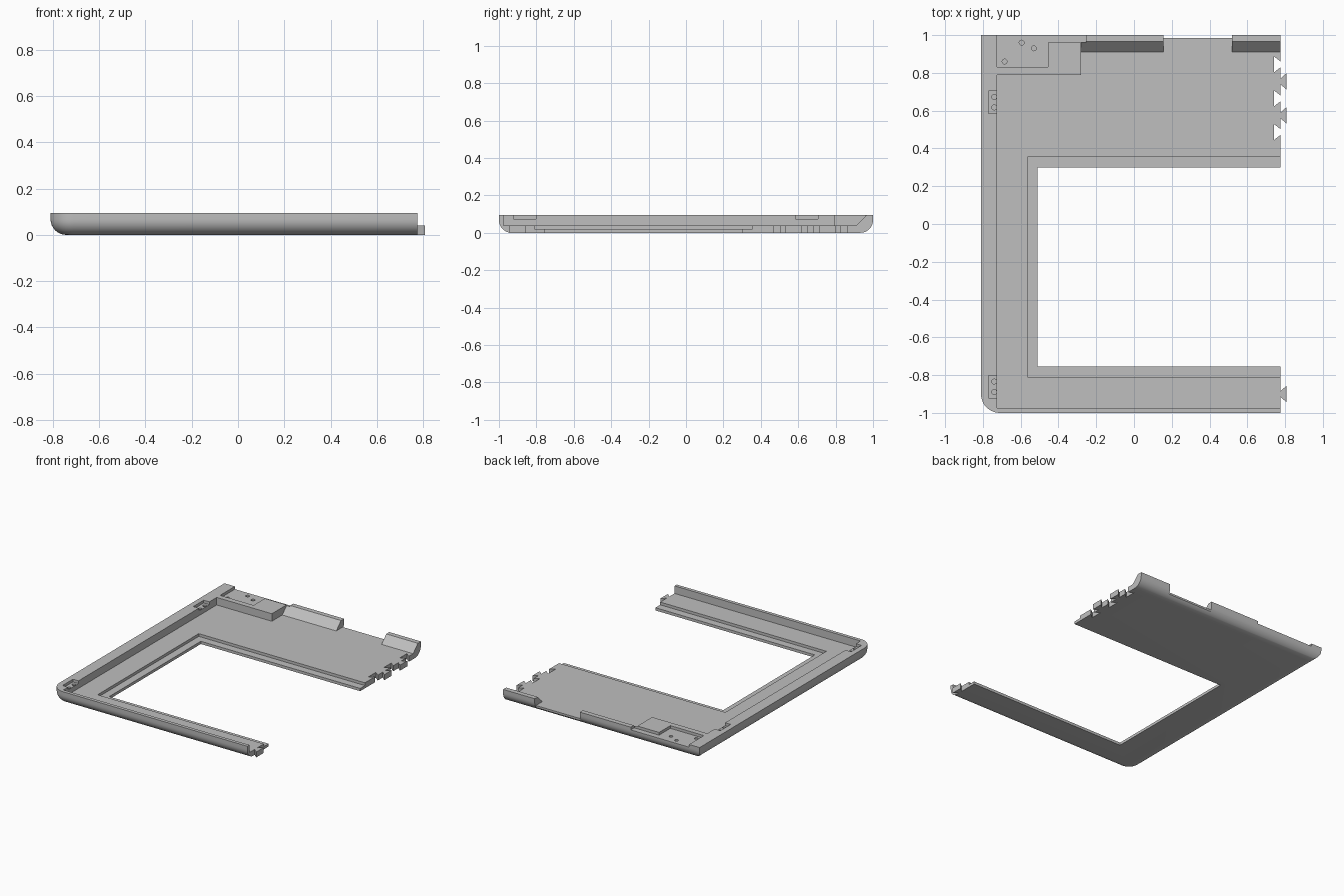
import bpy, bmesh, math

if "Cube" in bpy.data.objects:
    bpy.data.objects.remove(bpy.data.objects["Cube"])

grey = bpy.data.materials.new("light grey plastic")
grey.use_nodes = True
grey.diffuse_color = (0.52, 0.52, 0.52, 1)
grey.node_tree.nodes["Principled BSDF"].inputs["Base Color"].default_value = (0.52, 0.52, 0.52, 1)

LEFT, RIGHT, FLOOR, TOP = -0.81, 0.775, 0.04, 0.095
BEYOND = 1.2


def loft(name, rings):
    """Closed solid through rings that share one point count."""
    bm = bmesh.new()
    loops = [[bm.verts.new(p) for p in ring] for ring in rings]
    n = len(loops[0])
    for a, b in zip(loops, loops[1:]):
        for i in range(n):
            j = (i + 1) % n
            bm.faces.new((a[i], a[j], b[j], b[i]))
    bm.faces.new(loops[0][::-1])
    bm.faces.new(loops[-1])
    bmesh.ops.recalc_face_normals(bm, faces=bm.faces)
    mesh = bpy.data.meshes.new(name)
    bm.to_mesh(mesh)
    bm.free()
    mesh.materials.append(grey)
    obj = bpy.data.objects.new(name, mesh)
    bpy.context.collection.objects.link(obj)
    return obj


def prism(name, outline, z0, z1):
    return loft(name, [[(x, y, z) for x, y in outline] for z in (z0, z1)])


def box(name, x0, x1, y0, y1, z0, z1):
    return prism(name, [(x0, y0), (x1, y0), (x1, y1), (x0, y1)], z0, z1)


def hole(x, y, z0=0.05):
    ring = [(x + 0.013 * math.cos(i * math.tau / 16),
             y + 0.013 * math.sin(i * math.tau / 16)) for i in range(16)]
    return prism("screw_hole_cutter", ring, z0, 0.2)


def dovetail(name, x_neck, x_wide, y, z0, z1):
    neck, wide = 0.015, 0.043
    return prism(name, [(x_neck, y - neck), (x_wide, y - wide),
                        (x_wide, y + wide), (x_neck, y + neck)], z0, z1)


def cut(target, cutter):
    mod = target.modifiers.new("cut", "BOOLEAN")
    mod.operation, mod.solver, mod.object = "DIFFERENCE", "EXACT", cutter
    cutter.hide_render = True
    bpy.context.view_layer.update()
    graph = bpy.context.evaluated_depsgraph_get()
    target_mesh = bpy.data.meshes.new_from_object(target.evaluated_get(graph))
    target.modifiers.clear()
    target.data = target_mesh
    bpy.data.objects.remove(cutter)


# Outer shell: rounded lower edge and one rounded plan corner
def outline(inset, z):
    r = 0.1
    pts = [(RIGHT, 1 - inset, z), (LEFT + inset, 1 - inset, z)]
    for i in range(13):
        a = math.pi + i * math.pi / 24
        pts.append((LEFT + r + (r - inset) * math.cos(a),
                    -1 + r + (r - inset) * math.sin(a), z))
    return pts + [(RIGHT, -1 + inset, z)]


fillet = 0.068
rings = []
for i in range(9):
    a = i * math.pi / 16
    rings.append(outline(fillet * (1 - math.sin(a)), fillet * (1 - math.cos(a))))
rings.append(outline(0, TOP))
frame = loft("tray_frame", rings)

# Tray floor: sloped back wall on the right, solid mounting block at the back left
slope = [(-0.975, FLOOR), (0.91, FLOOR), (0.965, TOP), (0.965, 0.2), (-0.975, 0.2)]
cut(frame, loft("floor_cutter", [[(x, y, z) for y, z in slope] for x in (-0.28, BEYOND)]))
cut(frame, box("side_floor_cutter", -0.725, -0.25, -0.975, 0.79, FLOOR, 0.2))

# Opening in the back wall
cut(frame, box("back_gap_cutter", 0.155, 0.52, 0.88, BEYOND, FLOOR, 0.2))
cut(frame, box("back_trim_cutter", 0.155, 0.52, 0.985, BEYOND, -0.1, 0.2))

# Window and the shallow ledge around it
cut(frame, box("ledge_cutter", -0.565, BEYOND, -0.81, 0.355, 0.02, 0.2))
cut(frame, box("window_cutter", -0.51, BEYOND, -0.755, 0.30, -0.1, 0.2))

# Recess in the mounting block, open at the back
recess = [(-0.725, 0.83), (-0.455, 0.83), (-0.455, 0.96),
          (-0.255, 0.96), (-0.255, BEYOND), (-0.725, BEYOND)]
cut(frame, prism("block_recess_cutter", recess, 0.075, 0.2))
for x, y in [(-0.595, 0.96), (-0.53, 0.93), (-0.685, 0.86)]:
    cut(frame, hole(x, y))

# Screw pockets in the left rail
for y in (0.645, -0.862):
    cut(frame, box("pocket_cutter", -0.77, -0.70, y - 0.06, y + 0.06, 0.075, 0.2))
    for side in (-1, 1):
        cut(frame, hole(-0.74, y + side * 0.028))

# Dovetail sockets and tongues along the joining edge
for y in (0.845, 0.665, 0.487):
    cut(frame, dovetail("socket_cutter", RIGHT + 0.001, 0.74, y, -0.1, 0.2))
parts = [frame]
for i, y in enumerate((0.755, 0.575, -0.9)):
    parts.append(dovetail(f"dovetail_tongue_{i + 1}", RIGHT, 0.807, y, 0, FLOOR))

bpy.ops.object.select_all(action="DESELECT")
for part in parts:
    part.select_set(True)
bpy.context.view_layer.objects.active = frame
bpy.ops.object.shade_smooth_by_angle(angle=math.radians(30))
